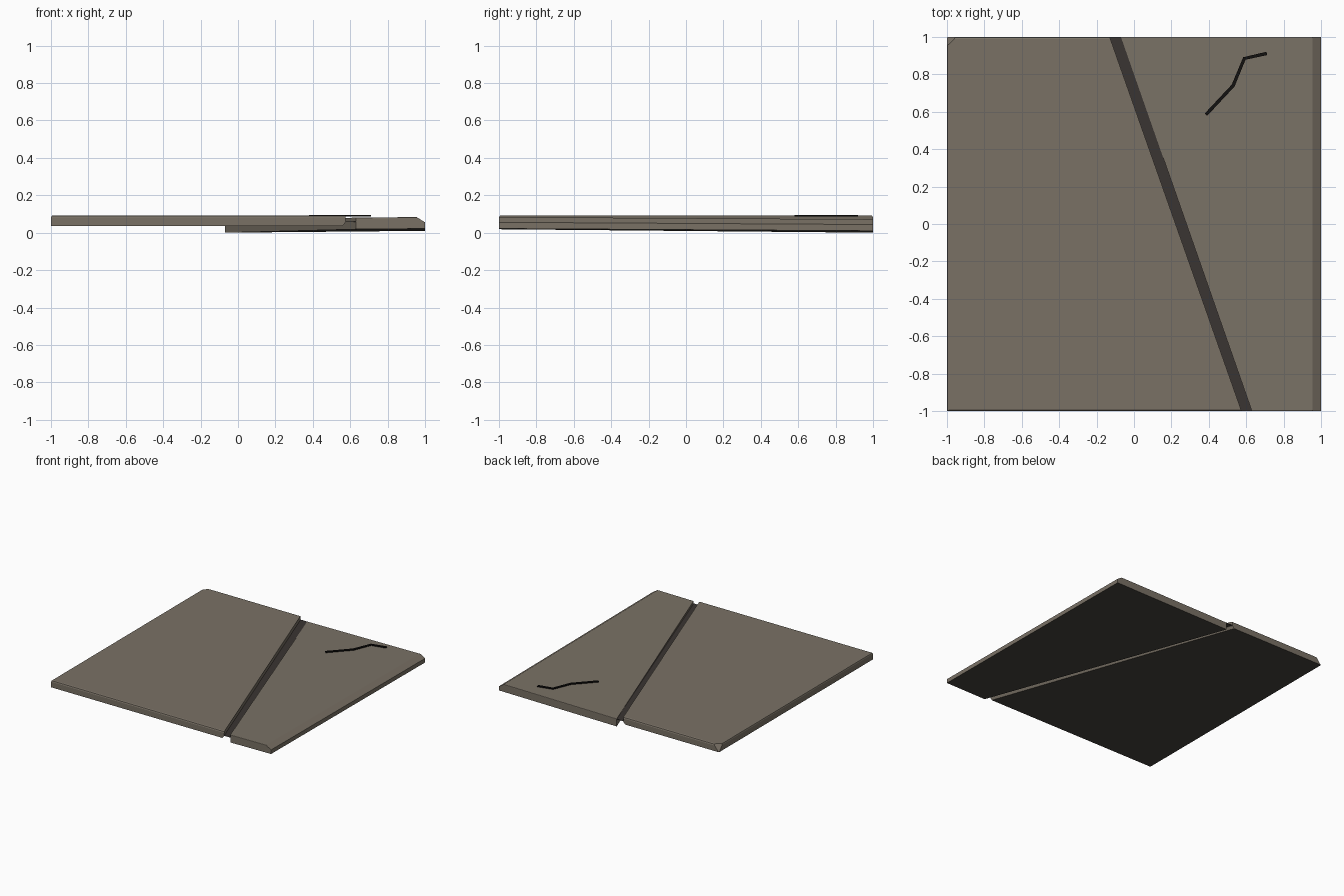
import bpy, bmesh
from mathutils import Vector

cube = bpy.data.objects.get("Cube")
if cube:
    bpy.data.objects.remove(cube, do_unlink=True)


def material(name, rgb):
    m = bpy.data.materials.new(name)
    m.use_nodes = True
    m.diffuse_color = (*rgb, 1)
    m.node_tree.nodes["Principled BSDF"].inputs["Base Color"].default_value = (*rgb, 1)
    return m


STONE = material("grey brown stone", (0.193, 0.166, 0.131))
UNDERSIDE = material("dark brown underside", (0.062, 0.056, 0.048))
GROUT = material("dark brown gap", (0.042, 0.035, 0.032))
BLACK = material("black crack", (0.006, 0.0055, 0.005))


def prism(plan, low, high):
    """Extrude a counter-clockwise plan between two height functions."""
    bm = bmesh.new()
    n = len(plan)
    bottom = [bm.verts.new((x, y, low(x, y))) for x, y in plan]
    top = [bm.verts.new((x, y, high(x, y))) for x, y in plan]
    bm.faces.new(reversed(bottom))
    cap = bm.faces.new(top)
    for i in range(n):
        j = (i + 1) % n
        bm.faces.new((bottom[i], bottom[j], top[j], top[i]))
    bm.normal_update()
    return bm, cap


def soften(bm, cap, width, wanted):
    """Round the top edges whose midpoint passes the test."""
    edges = [e for e in cap.edges if wanted((e.verts[0].co + e.verts[1].co) / 2)]
    bmesh.ops.bevel(bm, geom=edges, offset=width, segments=2, affect='EDGES', profile=0.5)


def chip(bm, point, normal):
    """Cut away everything in front of a plane and close the cut."""
    geom = bm.verts[:] + bm.edges[:] + bm.faces[:]
    cut = bmesh.ops.bisect_plane(bm, geom=geom, plane_co=point, plane_no=normal,
                                 clear_outer=True, dist=1e-5)
    edges = [e for e in cut["geom_cut"] if isinstance(e, bmesh.types.BMEdge)]
    bmesh.ops.contextual_create(bm, geom=edges)


def finish(bm, name, *mats):
    """Make the object; a second material goes on the faces that point down."""
    bmesh.ops.recalc_face_normals(bm, faces=bm.faces[:])
    bm.normal_update()
    for face in bm.faces:
        if len(mats) > 1 and face.normal.z < -0.9:
            face.material_index = 1
    mesh = bpy.data.meshes.new(name)
    bm.to_mesh(mesh)
    bm.free()
    for mat in mats:
        mesh.materials.append(mat)
    bpy.context.collection.objects.link(bpy.data.objects.new(name, mesh))


# Large raised slab: chipped back corner, lower edge along the split cut back
TOP, BASE = 0.093, 0.036
bm, cap = prism([(-1, -1), (0.575, -1), (-0.13, 1), (-1, 1)],
                lambda x, y: BASE, lambda x, y: TOP)
soften(bm, cap, 0.012, lambda c: c.x < -0.9 or abs(c.y) > 0.9)
chip(bm, Vector((-0.95, 1, TOP)), Vector((-1, 1, 0.8)))
chip(bm, Vector((0.575, -1, BASE + 0.02)), Vector((2, 0.705, -1.6)))
finish(bm, "large_slab", STONE, UNDERSIDE)


# Small sunken slab, slightly tilted, with a sloped outer edge
def tilt(x, y):
    return 0.0067 + 0.0093 * x - 0.006 * y


bm, cap = prism([(0.63, -1), (1, -1), (1, 1), (-0.07, 1)],
                tilt, lambda x, y: tilt(x, y) + 0.062)
soften(bm, cap, 0.005, lambda c: abs(c.y) > 0.9)
chip(bm, Vector((0.955, -1, tilt(0.955, -1) + 0.062)), Vector((0.028, 0.00027, 0.045)))
finish(bm, "small_slab", STONE, UNDERSIDE)

# Dark floor of the split between the slabs
bm, cap = prism([(0.575, -1), (0.63, -1), (-0.07, 1), (-0.13, 1)],
                lambda x, y: 0.058, lambda x, y: 0.06)
finish(bm, "gap_floor", GROUT)

# Thin surface crack: a zigzag ribbon
path = [Vector(p) for p in ((0.385, 0.585), (0.53, 0.74), (0.59, 0.885), (0.71, 0.912))]
left, right = [], []
for i, p in enumerate(path):
    along = (path[min(i + 1, len(path) - 1)] - path[max(i - 1, 0)]).normalized()
    side = Vector((-along.y, along.x)) * 0.009
    left.append(p + side)
    right.append(p - side)
bm, cap = prism([tuple(p) for p in right + left[::-1]],
                lambda x, y: TOP - 0.006, lambda x, y: TOP + 0.002)
finish(bm, "surface_crack", BLACK)
